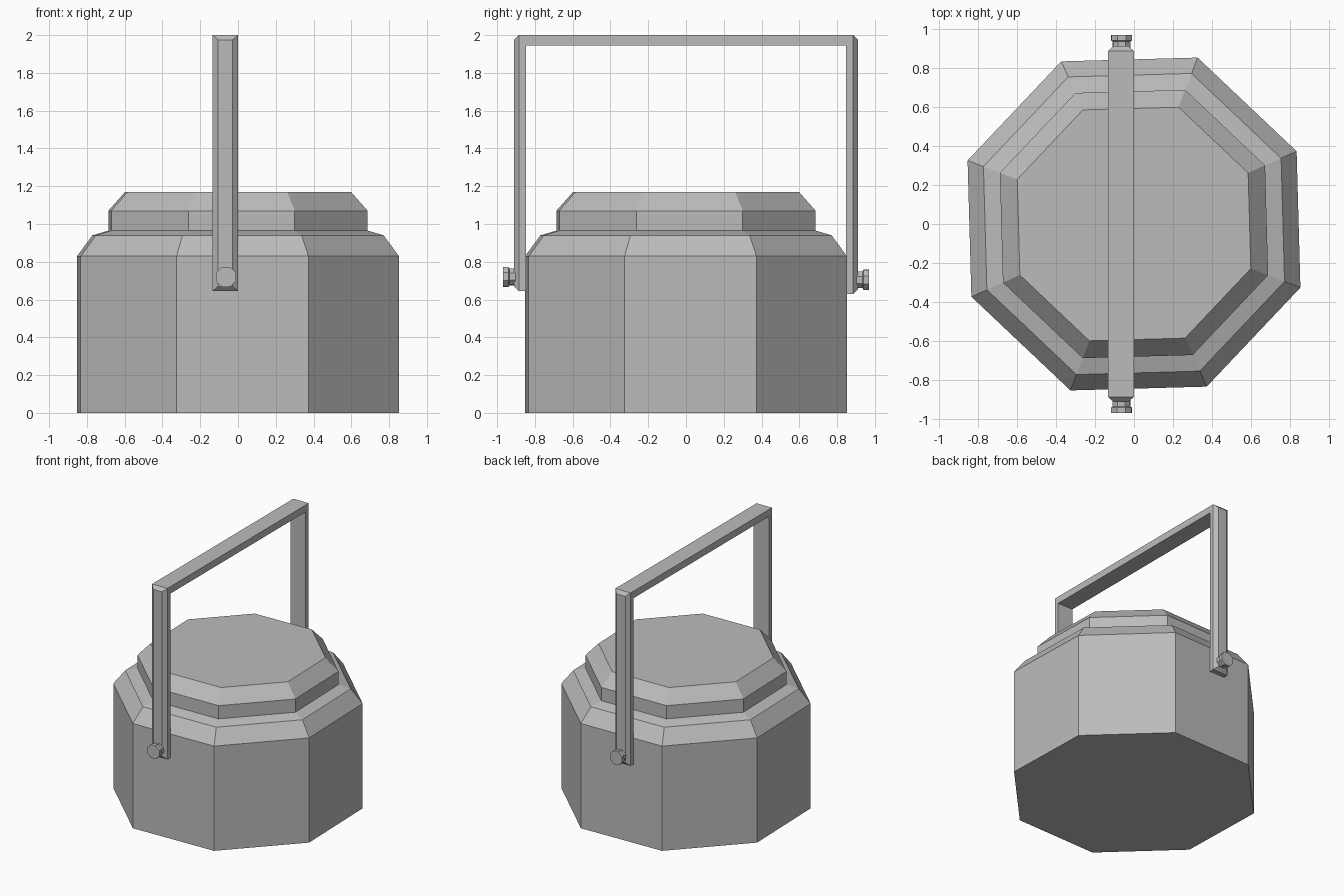
import bpy, bmesh, math
from mathutils import Matrix

cube = bpy.data.objects.get("Cube")
if cube:
    bpy.data.objects.remove(cube)

grey = bpy.data.materials.new("plain_grey")
grey.use_nodes = True
COLOUR = (0.5, 0.5, 0.5, 1)
grey.diffuse_color = COLOUR
grey.node_tree.nodes["Principled BSDF"].inputs["Base Color"].default_value = COLOUR

SIDES = 8
HANDLE_X = -0.067


def finish(name, bm):
    bmesh.ops.recalc_face_normals(bm, faces=bm.faces)
    mesh = bpy.data.meshes.new(name)
    bm.to_mesh(mesh)
    bm.free()
    mesh.materials.append(grey)
    obj = bpy.data.objects.new(name, mesh)
    bpy.context.collection.objects.link(obj)
    return obj


def loft(name, rings):
    """Skin a stack of equal rings and cap both ends."""
    bm = bmesh.new()
    loops = [[bm.verts.new(p) for p in ring] for ring in rings]
    n = len(loops[0])
    for a, b in zip(loops, loops[1:]):
        for i in range(n):
            j = (i + 1) % n
            bm.faces.new((a[i], a[j], b[j], b[i]))
    bm.faces.new(loops[0])
    bm.faces.new(loops[-1])
    return finish(name, bm)


def octagon(radius, z, turn=24.1):
    angles = [math.radians(turn + i * 360 / SIDES) for i in range(SIDES)]
    return [(radius * math.cos(a), radius * math.sin(a), z) for a in angles]


def rectangle(half_width, y, low, high):
    return [(HANDLE_X + sx * half_width, y, z)
            for sx, z in ((-1, low), (1, low), (1, high), (-1, high))]


# Pot body with sloped shoulder, and the stepped lid
loft("pot_body", [octagon(r, z) for r, z in
                  ((0.912, 0), (0.912, 0.83), (0.825, 0.94), (0.735, 0.965))])
loft("lid", [octagon(r, z) for r, z in
             ((0.735, 0.965), (0.735, 1.07), (0.64, 1.17))])

# Handle: flat grip bar and two legs with a chamfered outer face
loft("handle_grip", [rectangle(0.067, y, 1.945, 2.0) for y in (-0.85, 0.85)])
for name, side, foot, pivot in (("front", -1, 0.645, 0.72), ("back", 1, 0.63, 0.705)):
    loft(name + "_handle_leg", [
        rectangle(0.067, side * 0.848, foot, 2.0),
        rectangle(0.067, side * 0.885, foot, 2.0),
        rectangle(0.038, side * 0.91, foot + 0.025, 1.975)])

    # Pivot knob with a slightly narrower neck
    place = (Matrix.Translation((HANDLE_X + 0.003, 0, pivot))
             @ Matrix.Rotation(-side * math.pi / 2, 4, "X"))
    knob = loft(name + "_pivot_knob", [octagon(r, h) for r, h in
                ((0.048, 0.87), (0.048, 0.935), (0.057, 0.94), (0.057, 0.968))])
    knob.data.transform(place)
